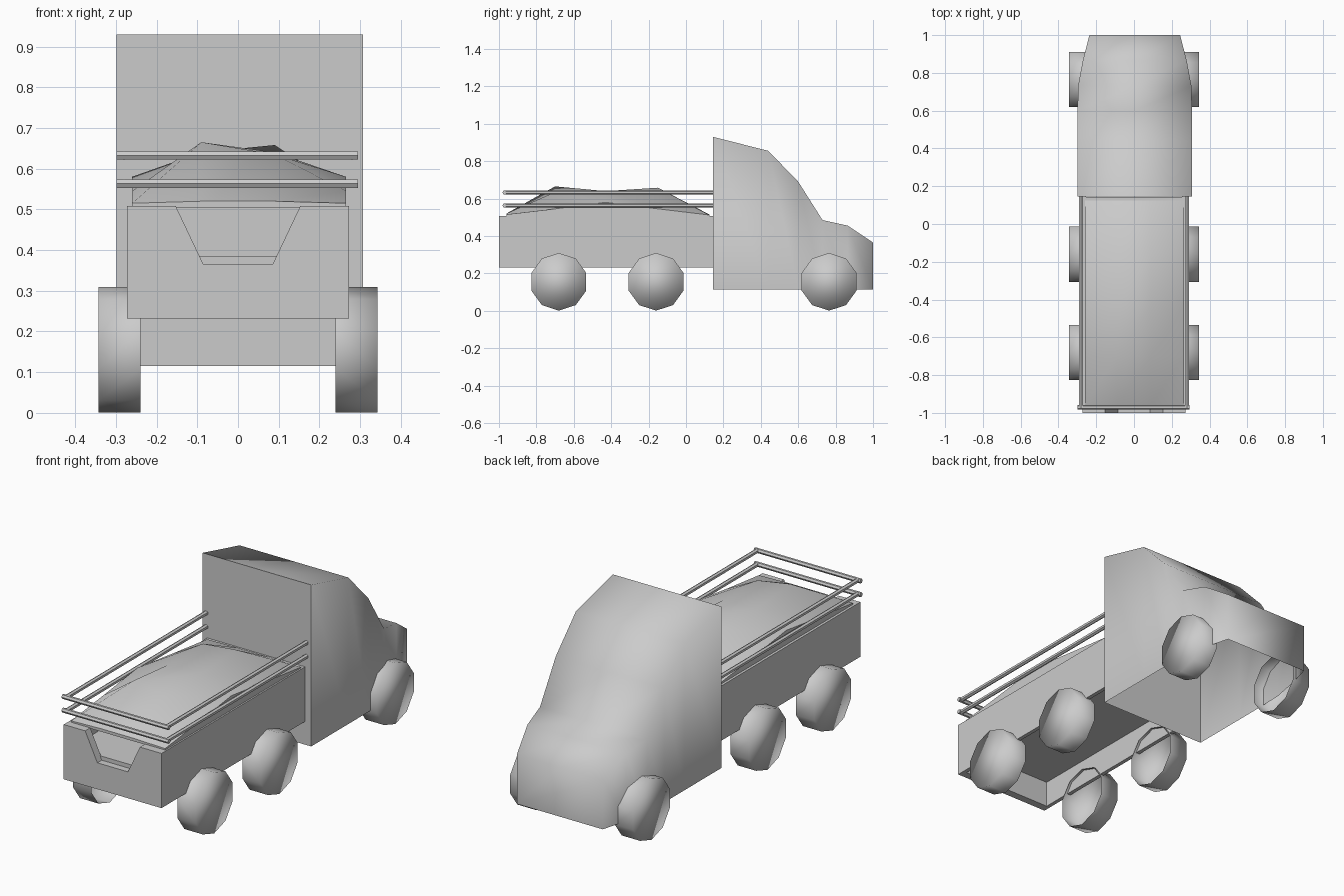
import bpy, bmesh, math
from mathutils import Matrix

cube = bpy.data.objects.get("Cube")
if cube:
    bpy.data.objects.remove(cube, do_unlink=True)

grey = bpy.data.materials.new("plain_grey")
grey.use_nodes = True
grey.diffuse_color = (0.6, 0.6, 0.6, 1)
grey.node_tree.nodes["Principled BSDF"].inputs["Base Color"].default_value = (0.6, 0.6, 0.6, 1)


def finish(name, bm, smooth=False):
    for f in bm.faces:
        f.smooth = smooth
    mesh = bpy.data.meshes.new(name)
    bm.to_mesh(mesh)
    bm.free()
    mesh.materials.append(grey)
    obj = bpy.data.objects.new(name, mesh)
    bpy.context.collection.objects.link(obj)
    return obj


def box(name, x0, x1, y0, y1, z0, z1):
    bm = bmesh.new()
    size = Matrix.Diagonal((x1 - x0, y1 - y0, z1 - z0, 1))
    mid = Matrix.Translation(((x0 + x1) / 2, (y0 + y1) / 2, (z0 + z1) / 2))
    bmesh.ops.create_cube(bm, size=1, matrix=mid @ size)
    return finish(name, bm)


def bar(name, axis, length, centre, radius=0.0115):
    bm = bmesh.new()
    turn = Matrix.Rotation(math.pi / 2, 4, axis)
    bmesh.ops.create_cone(bm, cap_ends=True, segments=6, radius1=radius, radius2=radius,
                          depth=length, matrix=Matrix.Translation(centre) @ turn)
    return finish(name, bm)


# Cab: open-bottomed shell lofted through side-profile stations (y, roof z, half width)
stations = [(0.145, 0.93, 0.303), (0.44, 0.855, 0.303), (0.60, 0.69, 0.303),
            (0.73, 0.485, 0.30), (0.865, 0.455, 0.275), (1.0, 0.365, 0.24)]
floor_z, cab_x = 0.115, 0.004
bm = bmesh.new()
rings = []
for y, z, w in stations:
    outline = [(-w, floor_z), (-w, z), (0, z), (w, z), (w, floor_z)]
    rings.append([bm.verts.new((cab_x + x, y, h)) for x, h in outline])
for a, b in zip(rings, rings[1:]):
    for i in range(4):
        bm.faces.new((a[i], a[i + 1], b[i + 1], b[i]))
nose = bm.faces.new(rings[-1])
rear = bm.faces.new(rings[0][::-1])
bmesh.ops.recalc_face_normals(bm, faces=bm.faces)
for e in rear.edges:
    e.smooth = False
finish("cab", bm, smooth=True)

# Cargo bed: side walls, front wall and raised floor
bed_w, bed_low, bed_top = 0.273, 0.232, 0.508
for side, s in (("right", -1), ("left", 1)):
    xs = sorted((s * bed_w, s * (bed_w - 0.02)))
    box("bed_wall_" + side, *xs, -1.0, 0.145, bed_low, bed_top)
box("bed_front_wall", -0.253, 0.253, 0.12, 0.144, bed_low, bed_top)
box("bed_floor", -0.253, 0.253, -0.965, 0.12, 0.365, 0.385)

# Tailgate with a tapered notch in its upper edge
bm = bmesh.new()
half = [(0.253, bed_low), (0.253, bed_top), (0.153, bed_top), (0.085, 0.365)]
outline = half + [(-x, z) for x, z in reversed(half)]
gate = bm.faces.new([bm.verts.new((x, -1.0, z)) for x, z in outline])
extruded = bmesh.ops.extrude_face_region(bm, geom=[gate], use_keep_orig=True)
bmesh.ops.translate(bm, vec=(0, 0.04, 0),
                    verts=[v for v in extruded["geom"] if isinstance(v, bmesh.types.BMVert)])
bmesh.ops.recalc_face_normals(bm, faces=bm.faces)
finish("tailgate", bm)

# Covered load: a coarse, uneven mound
columns = (-0.26, -0.09, 0.09, 0.265)
mound = {-0.96: (0.515, 0.52, 0.52, 0.515),
         -0.70: (0.545, 0.665, 0.635, 0.545),
         -0.43: (0.58, 0.64, 0.64, 0.58),
         -0.15: (0.545, 0.64, 0.658, 0.545),
         0.125: (0.512, 0.515, 0.515, 0.512)}
bm = bmesh.new()
rows = [[bm.verts.new((x, y, z)) for x, z in zip(columns, heights)]
        for y, heights in mound.items()]
for a, b in zip(rows, rows[1:]):
    for i in range(3):
        bm.faces.new((a[i], a[i + 1], b[i + 1], b[i]))
# Skirt dropping from the mound's rim to the top of the bed
rim = [e for e in bm.edges if e.is_boundary]
skirt = bmesh.ops.extrude_edge_only(bm, edges=rim)
for v in skirt["geom"]:
    if isinstance(v, bmesh.types.BMVert):
        v.co.z = bed_top - 0.003
bmesh.ops.recalc_face_normals(bm, faces=bm.faces)
load = finish("load", bm, smooth=True)
load.data.set_sharp_from_angle(angle=math.radians(50))

# Guard rails around the bed, two levels
for level, z in (("lower", 0.563), ("upper", 0.632)):
    bar("rear_rail_" + level, 'Y', 0.594, (-0.002, -0.97, z))
    for side, x in (("right", -0.28), ("left", 0.28)):
        bar(f"side_rail_{level}_{side}", 'X', 1.12, (x, -0.415, z))

# Wheels: ten-sided drums, capped outside and open inside
radius, inner, outer = 0.154, 0.24, 0.343
for axle, y in (("rear", -0.68), ("middle", -0.16), ("cab", 0.765)):
    for side, s in (("right", -1), ("left", 1)):
        bm = bmesh.new()
        loops = []
        for x in (inner, outer):
            angles = [math.pi / 2 + i * math.tau / 10 for i in range(10)]
            loops.append([bm.verts.new((s * x, y + radius * math.cos(a),
                                        0.155 + radius * math.sin(a))) for a in angles])
        for i in range(10):
            j = (i + 1) % 10
            bm.faces.new((loops[0][i], loops[0][j], loops[1][j], loops[1][i]))
        bm.faces.new(loops[1])
        bmesh.ops.recalc_face_normals(bm, faces=bm.faces)
        finish(f"{axle}_wheel_{side}", bm, smooth=True)
